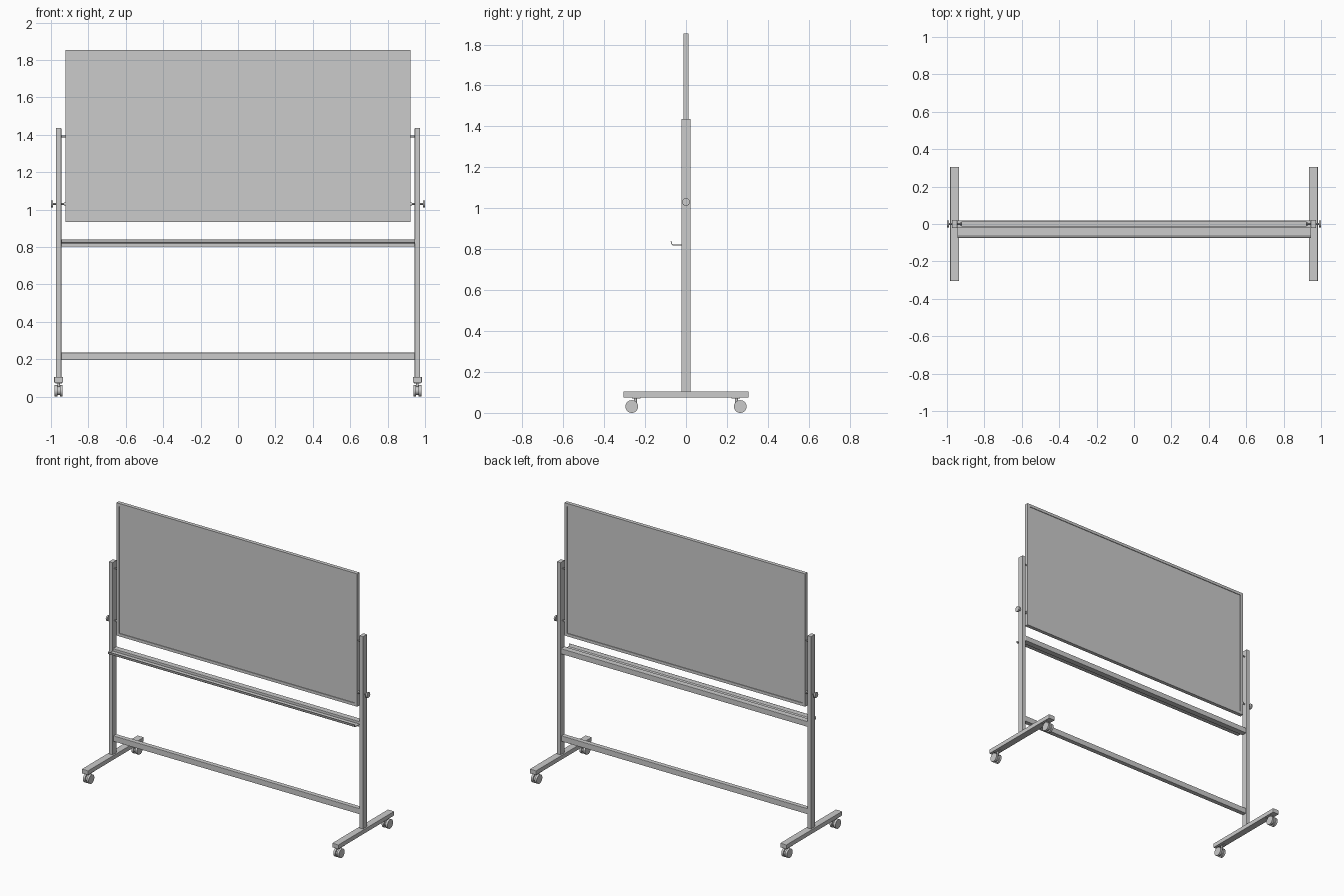
import bpy, bmesh, math
from mathutils import Matrix

if "Cube" in bpy.data.objects:
    bpy.data.objects.remove(bpy.data.objects["Cube"])


def finish(name, bm, bevel=0.0, smooth=False):
    bmesh.ops.recalc_face_normals(bm, faces=bm.faces)
    me = bpy.data.meshes.new(name)
    bm.to_mesh(me)
    bm.free()
    ob = bpy.data.objects.new(name, me)
    bpy.context.collection.objects.link(ob)
    if bevel:
        m = ob.modifiers.new("bevel", 'BEVEL')
        m.width, m.segments = bevel, 2
    if smooth:
        bpy.ops.object.select_all(action='DESELECT')
        ob.select_set(True)
        bpy.context.view_layer.objects.active = ob
        bpy.ops.object.shade_smooth_by_angle(angle=math.radians(35))
    return ob


def box(name, x, y, z, bevel=0.0):
    """Box from (min, max) ranges."""
    bm = bmesh.new()
    c = [(a + b) / 2 for a, b in (x, y, z)]
    s = [abs(b - a) for a, b in (x, y, z)]
    bmesh.ops.create_cube(bm, size=1, matrix=Matrix.Translation(c) @ Matrix.Diagonal((*s, 1)))
    return finish(name, bm, bevel)


def rod(name, centre, r, length, axis='X', seg=24):
    bm = bmesh.new()
    rot = Matrix.Rotation(math.pi / 2, 4, 'Y') if axis == 'X' else Matrix()
    bmesh.ops.create_cone(bm, cap_ends=True, segments=seg, radius1=r, radius2=r,
                          depth=length, matrix=Matrix.Translation(centre) @ rot)
    return finish(name, bm, 0, True)


def extrude_x(name, profile, x0, x1):
    """Extrude a closed (y, z) outline along x."""
    bm = bmesh.new()
    f = bm.faces.new([bm.verts.new((x0, y, z)) for y, z in profile])
    g = bmesh.ops.extrude_face_region(bm, geom=[f])
    bmesh.ops.translate(bm, vec=(x1 - x0, 0, 0),
                        verts=[v for v in g['geom'] if isinstance(v, bmesh.types.BMVert)])
    return finish(name, bm)


# Double-sided board: inset frame with recessed writing faces front and back
bm = bmesh.new()
bmesh.ops.create_cube(bm, size=1, matrix=Matrix.Translation((0, 0, 1.394))
                      @ Matrix.Diagonal((1.844, 0.026, 0.92, 1)))
for f in [f for f in bm.faces if abs(f.normal.y) > 0.9]:
    s = math.copysign(1, f.normal.y)
    bmesh.ops.inset_region(bm, faces=[f], thickness=0.028)
    bmesh.ops.inset_region(bm, faces=[f], thickness=0.0005)
    bmesh.ops.translate(bm, verts=f.verts, vec=(0, -s * 0.004, 0))
finish("board", bm)

# Horizontal rails between the posts
box("lower_rail", (-0.945, 0.945), (-0.016, 0.016), (0.196, 0.235), 0.002)
box("tray_rail", (-0.945, 0.945), (-0.02, 0.02), (0.803, 0.84), 0.002)

# Pen tray: thin sheet with an upturned front lip
extrude_x("pen_tray", [(-0.02, 0.819), (-0.066, 0.819), (-0.071, 0.823), (-0.075, 0.839),
                       (-0.072, 0.84), (-0.068, 0.826), (-0.065, 0.823), (-0.02, 0.823)],
          -0.945, 0.945)

for s, side in ((-1, "left"), (1, "right")):
    # Upright post and foot bar
    box(side + "_post", (s * 0.945, s * 0.973), (-0.022, 0.022), (0.1, 1.436), 0.002)
    box(side + "_foot", (s * 0.935, s * 0.983), (-0.305, 0.305), (0.075, 0.105), 0.002)
    # Pivot pin at board centre
    rod(side + "_pivot", (s * 0.935, 0, 1.39), 0.005, 0.03)
    # Locking knob with shaft and washer
    rod(side + "_lock_shaft", (s * 0.955, 0, 1.03), 0.005, 0.075)
    rod(side + "_lock_knob", (s * 0.9945, 0, 1.03), 0.019, 0.011)
    rod(side + "_lock_washer", (s * 0.926, 0, 1.03), 0.009, 0.008)
    for t, end in ((-1, "front"), (1, "back")):
        # Twin-wheel caster: plate, stem, hub and two wheels
        n = f"{side}_{end}_caster_"
        x = s * 0.959
        box(n + "plate", (x - 0.018, x + 0.018), (t * 0.222, t * 0.265), (0.07, 0.076))
        rod(n + "stem", (x, t * 0.247, 0.06), 0.007, 0.034, 'Z', 16)
        rod(n + "hub", (x, t * 0.265, 0.031), 0.022, 0.014)
        for k in (-1, 1):
            rod(n + ("wheel_inner" if k < 0 else "wheel_outer"),
                (x + k * 0.0145, t * 0.265, 0.031), 0.031, 0.015, 'X', 32)
